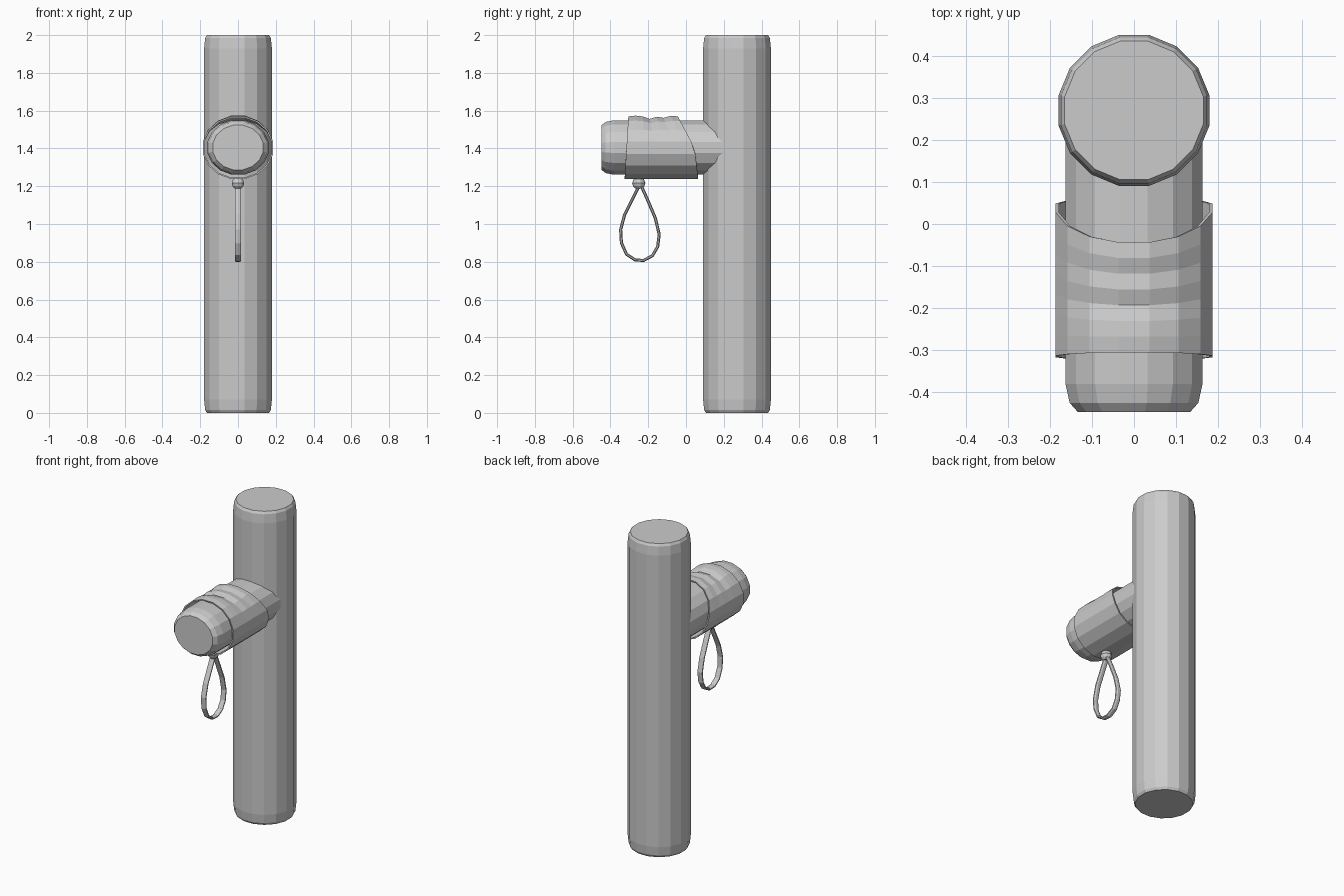
import bpy, bmesh, math
from mathutils import Vector

if "Cube" in bpy.data.objects:
    bpy.data.objects.remove(bpy.data.objects["Cube"])

grey = bpy.data.materials.new("plain grey")
grey.diffuse_color = (0.6, 0.6, 0.6, 1)
grey.use_nodes = True
grey.node_tree.nodes["Principled BSDF"].inputs["Base Color"].default_value = grey.diffuse_color
TAU = 2 * math.pi


def loft(name, rings, caps=True, closed=False):
    """Skin a list of equal-length point rings into one mesh object."""
    bm = bmesh.new()
    loops = [[bm.verts.new(p) for p in ring] for ring in rings]
    n = len(loops[0])
    pairs = list(zip(loops, loops[1:])) + ([(loops[-1], loops[0])] if closed else [])
    for a, b in pairs:
        for i in range(n):
            j = (i + 1) % n
            bm.faces.new((a[i], a[j], b[j], b[i]))
    if caps and not closed:
        bm.faces.new(loops[0][::-1])
        bm.faces.new(loops[-1])
    bmesh.ops.recalc_face_normals(bm, faces=bm.faces)
    mesh = bpy.data.meshes.new(name)
    bm.to_mesh(mesh)
    bm.free()
    mesh.materials.append(grey)
    obj = bpy.data.objects.new(name, mesh)
    bpy.context.collection.objects.link(obj)
    return obj


def angles(n):
    return [TAU * (i + 0.5) / n for i in range(n)]


def disc(r, z, x=0, y=0, n=16):
    return [(x + r * math.cos(a), y + r * math.sin(a), z) for a in angles(n)]


# Upright post with softened ends
profile = [(0, 0.168), (0.015, 0.177), (0.07, 0.183),
           (1.93, 0.183), (1.985, 0.177), (2, 0.168)]
loft("post", [disc(r, z, y=0.27) for z, r in profile])

# Side arm: slightly oval, running into the post
ARM_Z = 1.405


def oval(rx, rz, y):
    return [(rx * math.cos(a), y, ARM_Z + rz * math.sin(a)) for a in angles(16)]


loft("arm", [oval(0.166 * s, 0.147 * s, y) for y, s in
             [(-0.447, 0.82), (-0.425, 0.94), (-0.38, 1), (0.27, 1)]])

# Fabric sleeve: slanted back edge and wrinkles along the top
wrinkles = [0, 0.004, 0, -0.014, -0.002, -0.008, 0.003, 0]
rings = []
for k, dip in enumerate(wrinkles):
    t = k / (len(wrinkles) - 1)
    ring = []
    for a in angles(16):
        s = math.sin(a)
        front = -0.315 + 0.01 * s
        back = 0.045 - 0.09 * s if s > 0 else 0.045 - 0.02 * s
        crest = max(0, s - 0.4) / 0.6
        ring.append((0.19 * math.cos(a), front + t * (back - front),
                     ARM_Z - 0.001 + 0.169 * s + dip * crest))
    rings.append(ring)
sleeve = loft("sleeve", rings, caps=False)
shell = sleeve.modifiers.new("thickness", 'SOLIDIFY')
shell.thickness = 0.008
shell.offset = -1

# Knot joining the cord to the sleeve
KNOT_Y = -0.25
loft("knot", [disc(r, z, y=KNOT_Y, n=10) for z, r in
              [(1.187, 0.018), (1.2, 0.03), (1.217, 0.035),
               (1.23, 0.03), (1.245, 0.026)]])

# Teardrop cord loop with a flattened section
path = [(-0.25, 1.2), (-0.285, 1.13), (-0.325, 1.05), (-0.346, 0.97),
        (-0.342, 0.9), (-0.315, 0.84), (-0.27, 0.81), (-0.225, 0.807),
        (-0.178, 0.832), (-0.15, 0.88), (-0.142, 0.945), (-0.162, 1.03),
        (-0.2, 1.12), (-0.236, 1.2)]
cord = []
for i, (y, z) in enumerate(path):
    before, after = path[i - 1], path[(i + 1) % len(path)]
    d = Vector((after[0] - before[0], after[1] - before[1])).normalized()
    cord.append([(0.018 * math.cos(a), y - d.y * 0.009 * math.sin(a),
                  z + d.x * 0.009 * math.sin(a)) for a in angles(8)])
loft("cord_loop", cord, closed=True)
